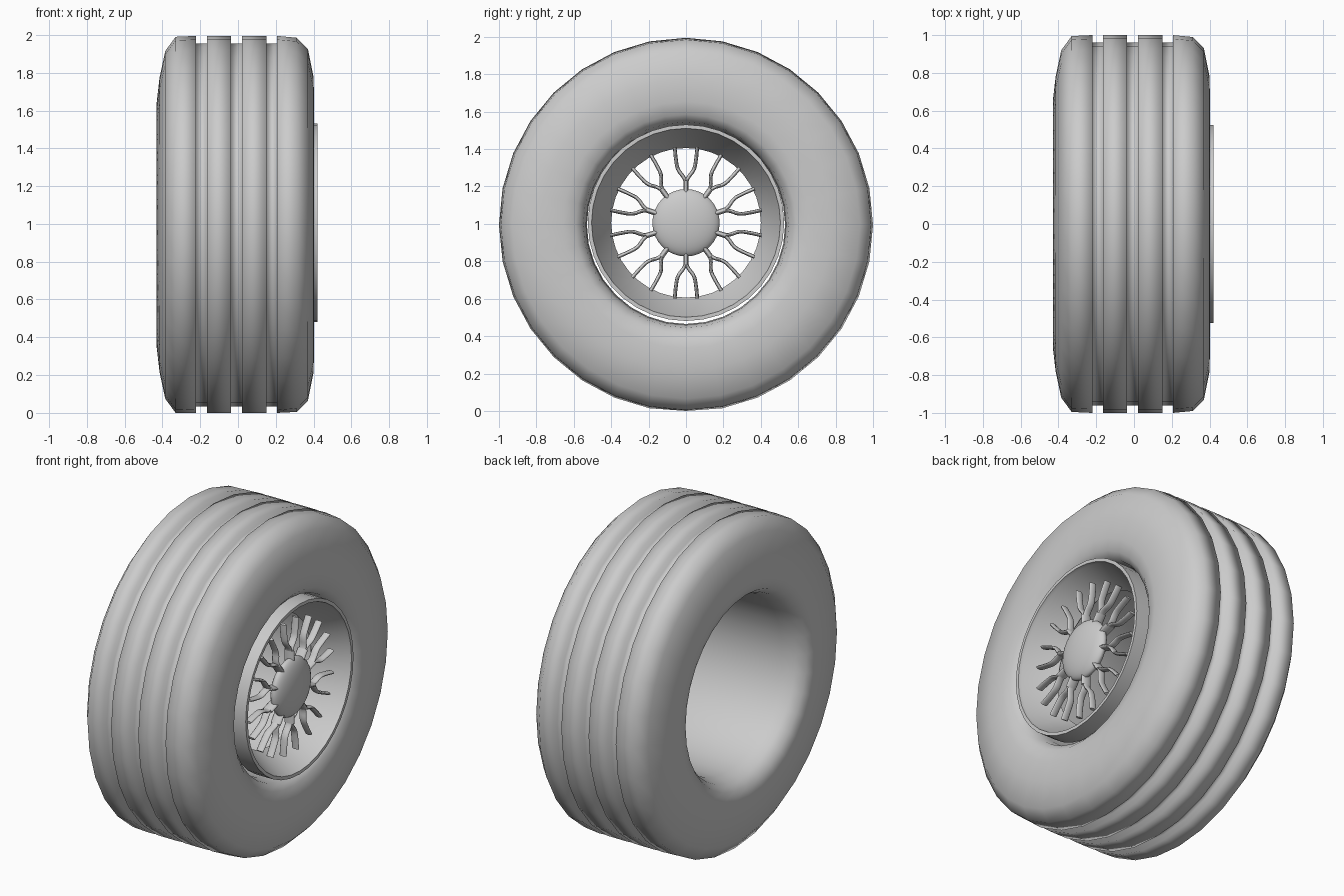
import bpy, bmesh, math
from math import cos, sin, pi, radians

cube = bpy.data.objects.get("Cube")
if cube:
    bpy.data.objects.remove(cube)

GREY = (0.6, 0.6, 0.6, 1)
mat = bpy.data.materials.new("plain grey")
mat.use_nodes = True
mat.diffuse_color = GREY
mat.node_tree.nodes["Principled BSDF"].inputs["Base Color"].default_value = GREY


def lathe(name, profile, segments, centre_z, angle=None):
    """Turn a closed (x, radius) profile around the axle."""
    bm = bmesh.new()
    rings = []
    for i in range(segments):
        a = 2 * pi * i / segments
        rings.append([bm.verts.new((x, r * cos(a), centre_z + r * sin(a))) for x, r in profile])
    n = len(profile)
    for i in range(segments):
        a, b = rings[i], rings[(i + 1) % segments]
        for j in range(n):
            k = (j + 1) % n
            bm.faces.new((a[j], a[k], b[k], b[j]))
    bmesh.ops.recalc_face_normals(bm, faces=bm.faces)
    # flatten whatever touches the ground
    for v in bm.verts:
        v.co.z = max(v.co.z, 0)
    mesh = bpy.data.meshes.new(name)
    bm.to_mesh(mesh)
    bm.free()
    obj = bpy.data.objects.new(name, mesh)
    bpy.context.collection.objects.link(obj)
    finish(obj, angle)
    return obj


def finish(obj, angle=None):
    obj.data.materials.clear()
    obj.data.materials.append(mat)
    bpy.ops.object.select_all(action="DESELECT")
    obj.select_set(True)
    bpy.context.view_layer.objects.active = obj
    if angle:
        bpy.ops.object.shade_smooth_by_angle(angle=radians(angle))
    else:
        bpy.ops.object.shade_smooth()


# Tyre: rounded sidewalls, three grooves in the tread, open bore
tyre = [(-0.28, 0.535), (-0.36, 0.555), (-0.41, 0.59), (-0.43, 0.65),
        (-0.415, 0.78), (-0.385, 0.92), (-0.33, 0.995)]
for x in (-0.193, -0.008, 0.178):
    tyre += [(x - 0.028, 1.0), (x - 0.028, 0.96), (x + 0.028, 0.96), (x + 0.028, 1.0)]
tyre += [(0.31, 0.99), (0.37, 0.93), (0.40, 0.78), (0.402, 0.66),
         (0.385, 0.59), (0.35, 0.55), (0.28, 0.535), (0, 0.53)]
lathe("tyre", tyre, 32, 0.995)

# Rim: short outer lip with a tapered dish
AXLE_Z = 1.006
rim = [(0.30, 0.525), (0.42, 0.525), (0.42, 0.505), (0.40, 0.50),
       (0.22, 0.40), (0.21, 0.41)]
lathe("rim", rim, 36, AXLE_Z, 35)

# Hub: flattened dome
HUB_X = 0.36
bpy.ops.mesh.primitive_uv_sphere_add(segments=32, ring_count=16, radius=0.18,
                                     location=(HUB_X, 0, AXLE_Z))
hub = bpy.context.object
hub.name = "hub"
hub.scale.x = 0.32
finish(hub)

# Forked spokes: a stem and two curved branches, deeper along the axle
curve = bpy.data.curves.new("spokes", "CURVE")
curve.dimensions = "3D"
curve.bevel_depth = 0.011
curve.bevel_resolution = 2
curve.resolution_u = 4
curve.use_fill_caps = True


def strand(angle, points, thick):
    spline = curve.splines.new("BEZIER")
    spline.bezier_points.add(len(points) - 1)
    for p, (r, turn) in zip(spline.bezier_points, points):
        a = angle + radians(turn)
        p.co = (0, r * cos(a), r * sin(a))
        p.radius = thick
        p.handle_left_type = p.handle_right_type = "AUTO"


for i in range(10):
    angle = radians(18 + 36 * i)
    strand(angle, [(0.14, 0), (0.225, 0)], 1.3)
    for side in (-1, 1):
        strand(angle, [(0.20, 0), (0.235, 2 * side), (0.29, 8.5 * side),
                       (0.34, 9 * side), (0.41, 8.5 * side)], 0.9)

spokes = bpy.data.objects.new("spokes", curve)
bpy.context.collection.objects.link(spokes)
spokes.location = (HUB_X - 0.01, 0, AXLE_Z)
spokes.scale.x = 2.4
bpy.ops.object.select_all(action="DESELECT")
spokes.select_set(True)
bpy.context.view_layer.objects.active = spokes
bpy.ops.object.convert(target="MESH")
finish(bpy.context.object, 50)
